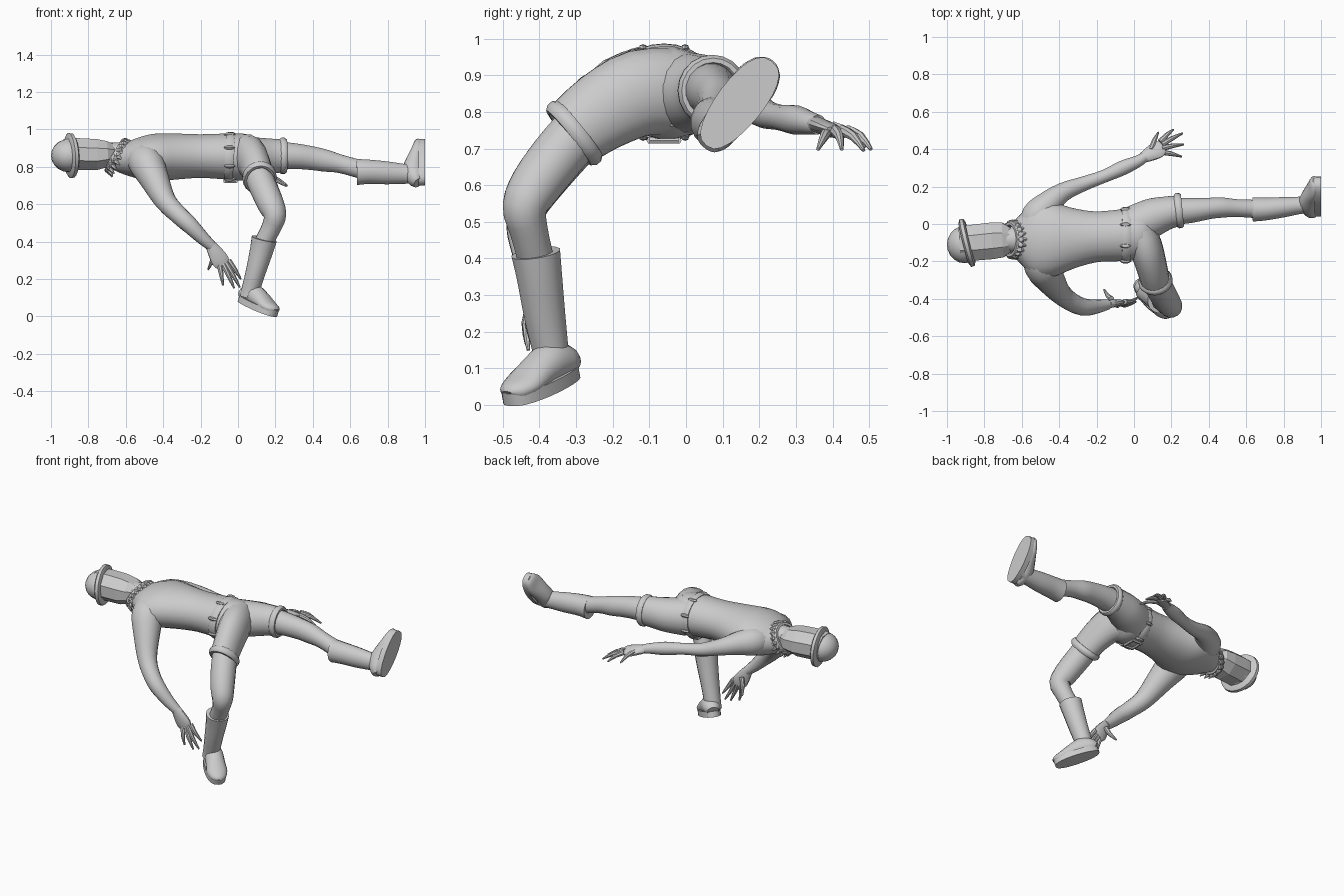
import bpy, bmesh, math
from mathutils import Vector as V, Matrix

if "Cube" in bpy.data.objects:
    bpy.data.objects.remove(bpy.data.objects["Cube"])


def finish(name, bm, angle=40):
    bmesh.ops.recalc_face_normals(bm, faces=bm.faces)
    me = bpy.data.meshes.new(name)
    bm.to_mesh(me)
    bm.free()
    ob = bpy.data.objects.new(name, me)
    bpy.context.collection.objects.link(ob)
    bpy.ops.object.select_all(action='DESELECT')
    ob.select_set(True)
    bpy.context.view_layer.objects.active = ob
    if angle:
        bpy.ops.object.shade_smooth_by_angle(angle=math.radians(angle))
    return ob


def skin(bm, rings):
    rows = [[bm.verts.new(p) for p in r] for r in rings]
    n = len(rows[0])
    for a, b in zip(rows, rows[1:]):
        for i in range(n):
            bm.faces.new((a[i], a[(i + 1) % n], b[(i + 1) % n], b[i]))
    bm.faces.new(rows[0][::-1])
    bm.faces.new(rows[-1])


def loft(name, pts, ref=(0, 0, 1), n=16, steps=3, angle=40):
    """Oval tube through (x, y, z, radius along ref, radius across)."""
    pts = [tuple(p) if len(p) == 5 else tuple(p) + (p[3],) for p in pts]
    path = []
    for i in range(len(pts) - 1):
        p0, p1, p2, p3 = (pts[max(0, min(len(pts) - 1, i + k))] for k in (-1, 0, 1, 2))
        for s in range(steps):
            t = s / steps
            path.append([0.5 * (2 * b + (c - a) * t + (2 * a - 5 * b + 4 * c - d) * t * t
                                + (3 * b - a - 3 * c + d) * t ** 3)
                         for a, b, c, d in zip(p0, p1, p2, p3)])
    path.append(pts[-1])
    rings = []
    for i, p in enumerate(path):
        t = (V(path[min(i + 1, len(path) - 1)][:3]) - V(path[max(i - 1, 0)][:3])).normalized()
        u = V(ref)
        u = (u - t * u.dot(t)).normalized()
        w = t.cross(u)
        angles = [math.tau * (k + 0.5) / n for k in range(n)]
        rings.append([V(p[:3]) + u * math.cos(a) * p[3] + w * math.sin(a) * p[4] for a in angles])
    bm = bmesh.new()
    skin(bm, rings)
    return finish(name, bm, angle)


def ring_band(name, centre, axis, ra, rb, tube, ref=(0, 0, 1), n=20, height=1.3):
    """Rounded band of oval outline around an axis."""
    t = V(axis).normalized()
    u = (V(ref) - t * V(ref).dot(t)).normalized()
    w = t.cross(u)
    bm = bmesh.new()
    rows = []
    for i in range(n):
        a = math.tau * i / n
        row = []
        for k in range(8):
            b = math.tau * (k + .5) / 8
            q = tube * math.cos(b)
            row.append(bm.verts.new(V(centre) + u * math.cos(a) * (ra + q) + w * math.sin(a) * (rb + q)
                                    + t * tube * height * math.sin(b)))
        rows.append(row)
    for i in range(n):
        for k in range(8):
            j, m = (i + 1) % n, (k + 1) % 8
            bm.faces.new((rows[i][k], rows[j][k], rows[j][m], rows[i][m]))
    return finish(name, bm)


def ball(name, c, r, scale=(1, 1, 1), seg=16):
    bm = bmesh.new()
    bmesh.ops.create_uvsphere(bm, u_segments=seg, v_segments=seg // 2, radius=r,
                              matrix=Matrix.Translation(c) @ Matrix.Diagonal((*scale, 1)))
    return finish(name, bm)


def foot(side, heel, toe, up):
    heel, toe, up = V(heel), V(toe), V(up)
    f = (toe - heel).normalized()
    up = (up - f * up.dot(f)).normalized()
    s = f.cross(up)
    length = (toe - heel).length
    # sole plate
    rings = []
    for h in (0, .035):
        rings.append([(heel + toe) / 2 + up * h + f * math.cos(a) * length / 2
                      + s * (.063 + .004 * math.cos(a)) * math.copysign(abs(math.sin(a)) ** .75, math.sin(a))
                      for a in [math.tau * k / 24 for k in range(24)]])
    bm = bmesh.new()
    skin(bm, rings)
    finish("boot_sole_" + side, bm)
    # boot upper
    secs = []
    for t, h, w in ((.03, .06, .035), (.12, .09, .05), (.3, .115, .055), (.5, .1, .057), (.75, .07, .062),
                    (.92, .055, .045), (.97, .042, .025)):
        p = heel + f * length * t + up * (h / 2 + .006)
        secs.append((*p, h / 2, w))
    loft("boot_foot_" + side, secs, ref=up)


def hand(side, wrist, knuckle, fingers, normal):
    w, k = V(wrist), V(knuckle)
    loft("palm_" + side, [(*w, .022, .03), (*w.lerp(k, .4), .022, .042), (*w.lerp(k, .8), .018, .048),
                          (*w.lerp(k, 1.05), .012, .035)], ref=normal, n=12)
    for i, (base, tip) in enumerate(fingers):
        b, t = V(base), V(tip)
        mid = b.lerp(t, .5) + V(normal) * .01
        loft("finger_%s_%d" % (side, i), [(*b, .015), (*mid, .0125), (*t, .005)], ref=normal, n=8, steps=2)


# torso and pelvis
loft("torso", [(-.66, -.08, .855, .07, .07), (-.6, -.08, .845, .088, .14), (-.53, -.08, .845, .112, .205),
               (-.44, -.08, .85, .128, .205), (-.33, -.075, .855, .124, .165), (-.2, -.068, .857, .118, .137),
               (-.06, -.06, .855, .124, .14), (.04, -.05, .85, .125, .135), (.1, -.05, .845, .085, .1)], n=20)

# head, neck, hat
loft("neck", [(-.76, -.09, .865, .065), (-.68, -.085, .865, .065), (-.58, -.08, .85, .09)])
loft("head", [(-.93, -.105, .865, .088, .098), (-.86, -.1, .868, .092, .104), (-.76, -.09, .865, .09, .106),
              (-.7, -.085, .868, .075, .1), (-.66, -.085, .87, .055, .07)], n=8, steps=1, angle=0)
ball("hat_crown", (-.905, -.11, .86), .095, (1, 1.05, .93), 20)
tilt = V((1, .25, .05)).normalized()
brim = [(*(V((-.893, -.1, .86)) + tilt * d), .121 * s, .133 * s)
        for d, s in ((-.018, .85), (-.008, 1), (.01, .98), (.018, .85))]
loft("hat_brim", brim, n=24, steps=1)

# necklace of shells with spikes
axis = V((1, 0, -.6)).normalized()
u = V((.6, 0, 1)).normalized()
neck = V((-.65, -.083, .86))
ring_band("neck_collar", neck, axis, .08, .085, .018, ref=u)
for i in range(20):
    a = math.tau * i / 20
    side = u * math.cos(a) + V((0, 1, 0)) * math.sin(a)
    c = neck + side * .09
    ball("neck_bead_%d" % i, c, .018, (1, 1, 1), 8)
    tip = c + (side * .5 + axis).normalized() * .045
    loft("neck_spike_%d" % i, [(*c, .018, .014), (*tip, .003, .003)], ref=(.3, .5, .8), n=6, steps=1)

# belt, loops and buckle
ring_band("belt", (-.045, -.06, .853), (1, 0, -.06), .124, .142, .01, height=2.6, n=28)
for i in range(8):
    a = math.tau * (i + .5) / 8
    ball("belt_loop_%d" % i, (-.045, -.06 + .15 * math.sin(a), .853 + .13 * math.cos(a)), .012, (2.6, 1, 1), 8)
for s in (-.03, .03):
    loft("buckle_bar", [(-.04 + s, -.1, .722, .009), (-.04 + s, -.02, .722, .009)], n=6, steps=1)
    loft("buckle_side", [(-.07, -.06 + s * 1.3, .722, .009), (-.01, -.06 + s * 1.3, .722, .009)], n=6, steps=1)

# shorts
loft("shorts_leg_straight", [(.0, -.01, .85, .115, .11), (.1, .035, .853, .105, .105), (.18, .06, .857, .095, .09),
                             (.25, .072, .858, .088, .083)])
loft("shorts_leg_bent", [(.02, -.03, .855, .1, .12), (.065, -.13, .85, .09, .12), (.095, -.23, .8, .082, .11),
                         (.115, -.31, .74, .078, .097)], ref=(1, 0, 0))
ring_band("cuff_straight", (.24, .072, .858), (1, .1, 0), .083, .08, .016)
ring_band("cuff_bent", (.115, -.305, .742), (.1, -.8, -.65), .076, .09, .017, ref=(1, 0, 0))

# straight leg
loft("leg_straight", [(.18, .065, .86, .08, .075), (.3, .072, .857, .07, .068), (.4, .083, .845, .064, .058),
                      (.47, .088, .832, .06, .055), (.55, .085, .815, .05, .048), (.66, .08, .785, .05, .05)])
loft("boot_shaft_straight", [(.635, .078, .772, .071, .066), (.7, .08, .773, .066, .062), (.8, .09, .767, .062, .055),
                             (.89, .1, .762, .054, .047), (.97, .105, .762, .052, .046)])
foot("straight", (1, .055, .708), (1, .235, .938), (-1, 0, 0))

# bent leg
loft("leg_bent", [(.11, -.29, .75, .075), (.14, -.35, .68, .075), (.175, -.41, .6, .071), (.197, -.44, .54, .062),
                  (.18, -.43, .48, .053), (.14, -.41, .4, .05)], ref=(1, 0, 0))
loft("boot_shaft_bent", [(.14, -.41, .415, .069, .068), (.125, -.4, .35, .063, .063), (.095, -.385, .24, .054, .057),
                         (.07, -.37, .15, .05, .05), (.058, -.365, .1, .05, .048)], ref=(1, 0, 0))
foot("bent", (.01, -.302, .082), (.195, -.482, -.003), (.06, -.03, .27))

# arm stretched back
loft("arm_back", [(-.56, -.05, .85, .06), (-.52, .04, .85, .085), (-.46, .105, .845, .072), (-.38, .17, .825, .052),
                  (-.27, .215, .795, .04), (-.16, .255, .785, .035), (-.06, .3, .778, .04), (.02, .335, .77, .032),
                  (.06, .36, .765, .027)])
hand("back", (.05, .355, .766), (.15, .41, .745),
     [((.09, .4, .76), (.13, .49, .705)), ((.14, .44, .75), (.21, .505, .698)), ((.15, .425, .75), (.26, .485, .695)),
      ((.15, .405, .75), (.265, .425, .698)), ((.14, .385, .745), (.255, .36, .698))], (0, .35, .94))

# arm hanging in front
loft("arm_front", [(-.52, -.15, .86, .08), (-.49, -.23, .82, .095), (-.45, -.295, .74, .08), (-.39, -.375, .62, .058),
                   (-.32, -.425, .545, .05), (-.26, -.445, .49, .046), (-.19, -.44, .42, .036),
                   (-.14, -.43, .375, .028)], ref=(1, 0, 0))
hand("front", (-.145, -.43, .38), (-.08, -.42, .275),
     [((-.12, -.4, .34), (-.16, -.35, .25)), ((-.1, -.42, .28), (-.08, -.435, .165)),
      ((-.08, -.42, .28), (-.02, -.43, .15)), ((-.065, -.42, .285), (.01, -.415, .155)),
      ((-.05, -.415, .3), (.015, -.395, .2))], (.1, -.99, .06))
